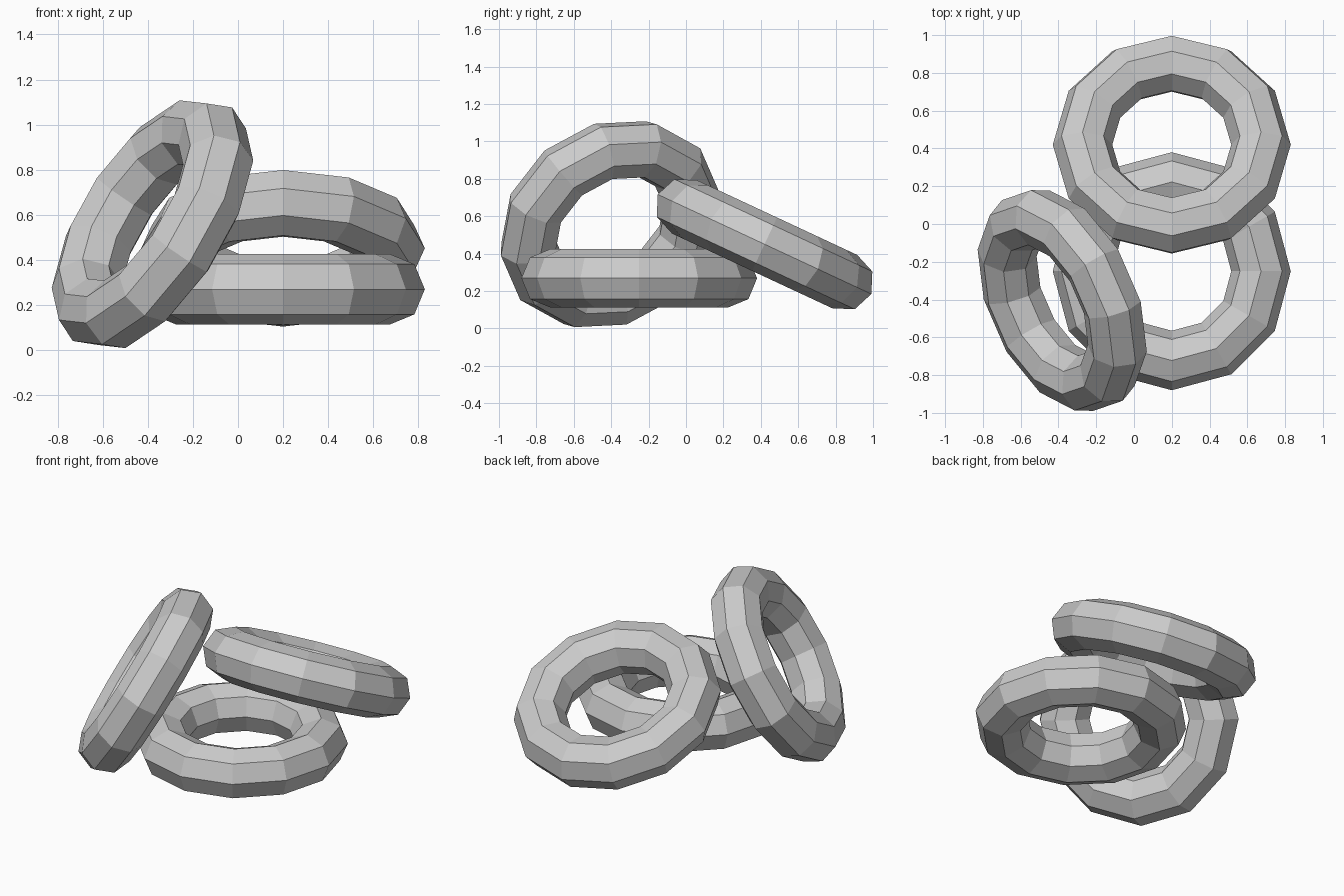
import bpy
from math import radians
from mathutils import Matrix

if "Cube" in bpy.data.objects:
    bpy.data.objects.remove(bpy.data.objects["Cube"])

MAJOR, MINOR = 0.4725, 0.1575


def ring(name, centre, tilt_x=0, tilt_y=0, turn=0, phase=0):
    """Low-poly ring: 12 segments round, 8-sided tube."""
    bpy.ops.mesh.primitive_torus_add(major_segments=12, minor_segments=8,
                                     major_radius=MAJOR, minor_radius=MINOR)
    ob = bpy.context.object
    ob.name = name
    ob.matrix_world = (Matrix.Translation(centre)
                       @ Matrix.Rotation(radians(turn), 4, 'Z')
                       @ Matrix.Rotation(radians(tilt_y), 4, 'Y')
                       @ Matrix.Rotation(radians(tilt_x), 4, 'X')
                       @ Matrix.Rotation(radians(phase), 4, 'Z'))
    for p in ob.data.polygons:
        p.use_smooth = False
    return ob


# Ring lying flat
ring("flat_ring", (0.20, -0.25, 0.268))
# Ring leaning on the flat one at the back
ring("leaning_ring", (0.20, 0.42, 0.45), tilt_x=-25)
# Steep ring propped up on the left
ring("upright_ring", (-0.38, -0.405, 0.557), tilt_y=-60, turn=25, phase=12)
